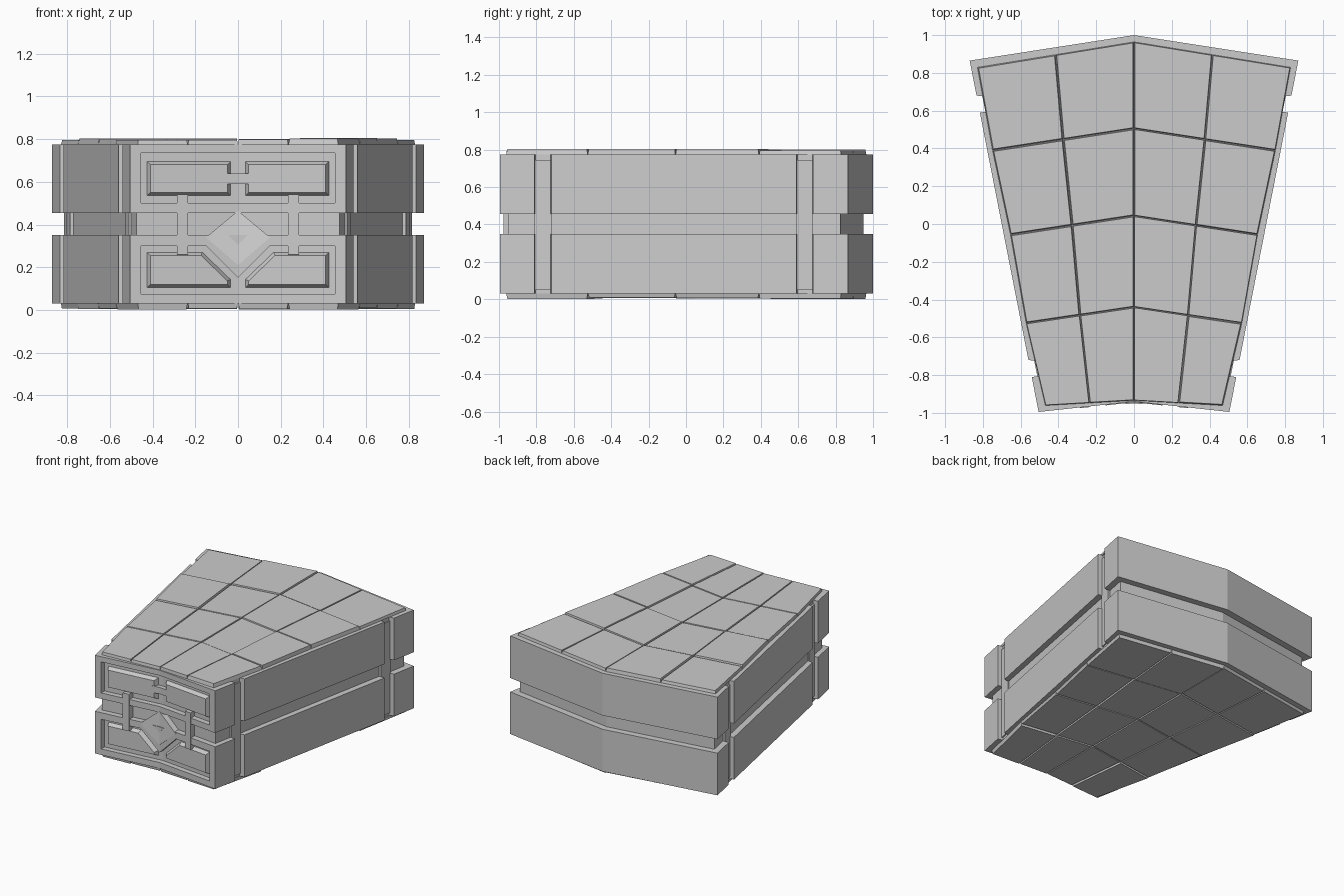
import bpy, bmesh, random
from mathutils import Vector

random.seed(4)
cube = bpy.data.objects.get("Cube")
if cube:
    bpy.data.objects.remove(cube)


def material(name, value):
    m = bpy.data.materials.new(name)
    m.use_nodes = True
    colour = (value, value, value, 1)
    m.diffuse_color = colour
    m.node_tree.nodes["Principled BSDF"].inputs["Base Color"].default_value = colour
    return m


STONE = material("grey stone", 0.6)
PALE = material("pale stone", 0.68)


def finish(name, bm, mat=STONE):
    bmesh.ops.remove_doubles(bm, verts=bm.verts, dist=0.0001)
    bmesh.ops.recalc_face_normals(bm, faces=bm.faces)
    mesh = bpy.data.meshes.new(name)
    bm.to_mesh(mesh)
    bm.free()
    mesh.materials.append(mat)
    obj = bpy.data.objects.new(name, mesh)
    bpy.context.collection.objects.link(obj)
    return obj


def loft(bm, low, high, open_centre=False):
    """Close two matching loops; open_centre leaves out walls on x = 0."""
    a = [bm.verts.new(p) for p in low]
    b = [bm.verts.new(p) for p in high]
    bm.faces.new(a)
    bm.faces.new(b)
    for i in range(len(a)):
        j = (i + 1) % len(a)
        if not (open_centre and abs(low[i][0]) + abs(low[j][0]) < 1e-5):
            bm.faces.new((a[i], a[j], b[j], b[i]))


def side_x(y):
    return 0.505 + (y + 0.995) * 0.365 / 1.86


def front_y(x):
    return -0.94 - 0.109 * abs(x)


def slab(name, half, z0, z1):
    """Mirrored wedge outline, extruded upwards."""
    full = half + [(-x, y) for x, y in reversed(half) if x > 0]
    bm = bmesh.new()
    loft(bm, [(x, y, z0) for x, y in full], [(x, y, z1) for x, y in full])
    return finish(name, bm)


def inset(poly, d):
    """Offset a counter-clockwise convex polygon inwards."""
    out = []
    for i, p in enumerate(poly):
        p, q, r = Vector(p), Vector(poly[i - 1]), Vector(poly[(i + 1) % len(poly)])
        e, f = (p - q).normalized(), (r - p).normalized()
        n, m = Vector((-e.y, e.x)), Vector((-f.y, f.x))
        out.append(tuple(p + (n + m) * d / (1 + n.dot(m))))
    return out


def relief(name, half, back, front, mat=STONE, top=None):
    """Mirrored shape that follows the bent front wall."""
    bm = bmesh.new()
    for s in (1, -1):
        loft(bm, [(s * x, front_y(x) + back, z) for x, z in half],
             [(s * x, front_y(x) + front, z) for x, z in top or half], True)
    return finish(name, bm, mat)


def rect(x0, z0, x1, z1):
    return [(x0, z0), (x1, z0), (x1, z1), (x0, z1)]


def carve(obj, cutter):
    mod = obj.modifiers.new("carve", "BOOLEAN")
    mod.operation = "DIFFERENCE"
    mod.solver = "EXACT"
    mod.object = cutter
    bpy.context.view_layer.update()
    graph = bpy.context.evaluated_depsgraph_get()
    mesh = bpy.data.meshes.new_from_object(obj.evaluated_get(graph))
    obj.modifiers.clear()
    obj.data = mesh
    bpy.data.objects.remove(cutter)


# Two wedge blocks with notched sides
NOTCHES = [(-0.81, -0.72), (0.59, 0.68)]
outline = [(0, -0.94), (side_x(-0.995), -0.995)]
for y0, y1 in NOTCHES:
    outline += [(side_x(y0), y0), (side_x(y0) - 0.04, y0 + 0.005),
                (side_x(y1) - 0.04, y1 - 0.005), (side_x(y1), y1)]
outline += [(0.87, 0.865), (0, 1)]
lower = slab("lower_block", outline, 0.03, 0.35)
upper = slab("upper_block", outline, 0.455, 0.775)

# Recessed band between the blocks
slab("middle_band", [(0, -0.895), (0.475, -0.95), (0.815, 0.825), (0, 0.95)], 0.34, 0.465)

# Straps lying in the side notches
for label, (y0, y1) in zip(("front", "back"), NOTCHES):
    for side, s in (("left", 1), ("right", -1)):
        path = [(s * (side_x(y) - d), y) for y, d in
                ((y0, 0.09), (y0, 0.03), (y1, 0.03), (y1, 0.09))]
        bm = bmesh.new()
        loft(bm, [(x, y, 0.05) for x, y in path], [(x, y, 0.745) for x, y in path])
        finish(f"{label}_{side}_strap", bm)

# Sunken front panels
carve(upper, relief("upper_cutter", rect(0, 0.5, 0.455, 0.735), 0.04, -0.1))
carve(lower, relief("lower_cutter", [(0, 0.075), (0.455, 0.075), (0.455, 0.3),
                                     (0.15, 0.3), (0, 0.15)], 0.04, -0.1))

# Bevelled plates inside the panels
plate = rect(0.03, 0.53, 0.43, 0.7)
relief("upper_plates", plate, 0.05, 0.01, top=inset(plate, 0.02))
plate = [(0.03, 0.1), (0.43, 0.1), (0.43, 0.275), (0.165, 0.275), (0.03, 0.145)]
relief("lower_plates", plate, 0.05, 0.01, top=inset(plate, 0.02))
relief("plate_bridge", rect(0, 0.59, 0.065, 0.64), 0.05, 0.008)

# Upright bars linking the two panels
relief("front_bars", rect(0.235, 0.26, 0.285, 0.54), 0.06, -0.004)

# Diamond boss with a small dark-sided notch
diamond = [(0, 0.21), (0.15, 0.34), (0, 0.465)]
relief("front_diamond", diamond, 0.06, -0.004, PALE)
relief("diamond_tip", [(0, 0.305), (0.045, 0.35), (0, 0.35)], 0, -0.009)

# Slightly uneven paving tiles on the top and the underside
ROWS = [(0.47, -0.962, -0.935), (0.572, -0.525, -0.44), (0.655, -0.057, 0.043),
        (0.75, 0.39, 0.505), (0.83, 0.83, 0.965)]


def grid_point(u, row):
    x, y_side, y_mid = ROWS[row]
    return Vector((u * x, y_mid + (y_side - y_mid) * abs(u)))


def paving(name, base, direction):
    bm = bmesh.new()
    for r in range(4):
        for c in range(4):
            u0, u1 = c / 2 - 1, c / 2 - 0.5
            quad = [grid_point(u0, r), grid_point(u1, r),
                    grid_point(u1, r + 1), grid_point(u0, r + 1)]
            top = inset(quad, random.uniform(0.003, 0.007))
            h = direction * random.uniform(0.02, 0.03)
            loft(bm, [(x, y, base) for x, y in inset(quad, 0.001)],
                 [(x, y, base + h) for x, y in top])
    finish(name, bm)


paving("top_tiles", 0.775, 1)
paving("underside_tiles", 0.03, -1)
